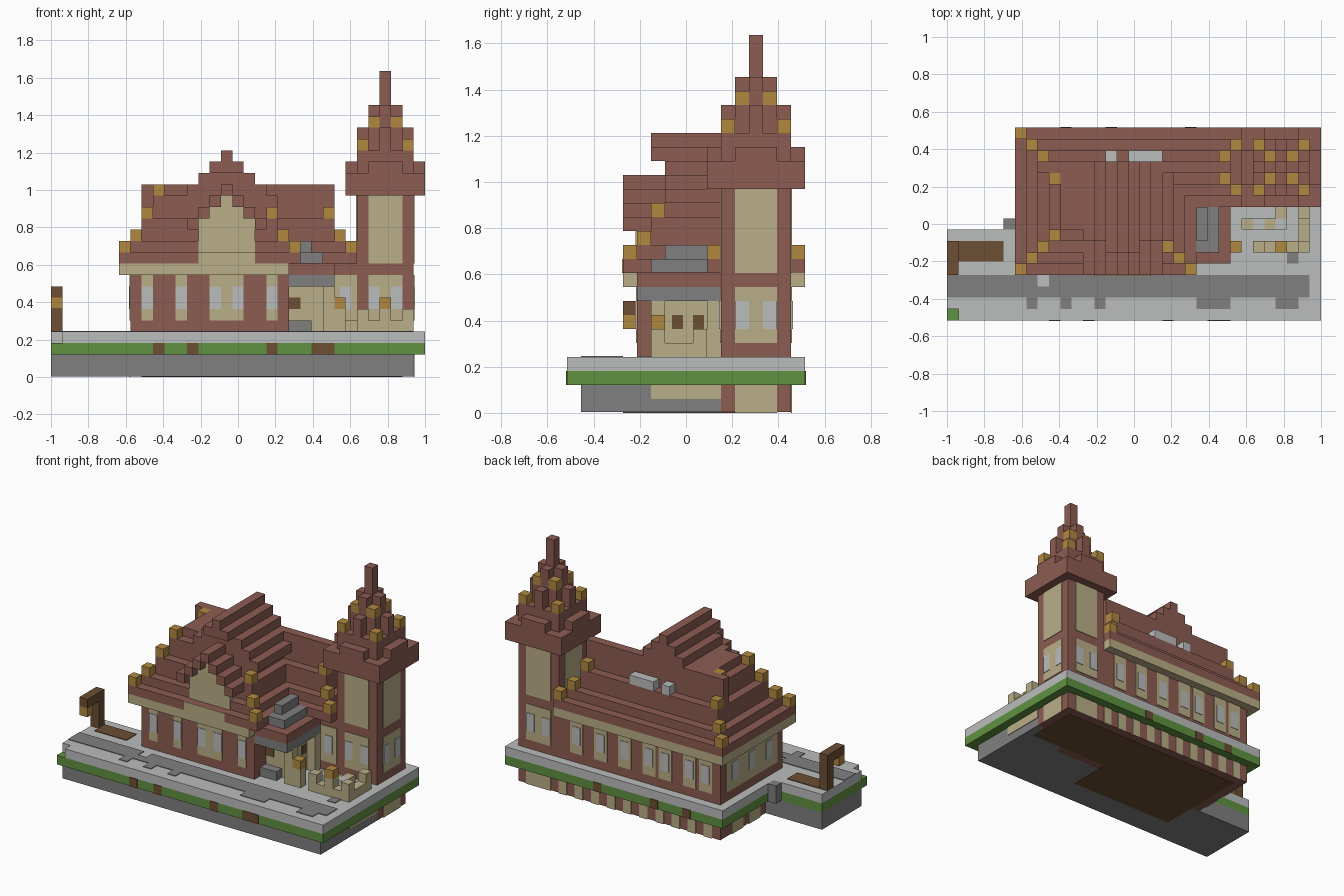
import bpy, bmesh

cube = bpy.data.objects.get("Cube")
if cube:
    bpy.data.objects.remove(cube, do_unlink=True)

U = 2 / 33            # one block
THIN, THICK = 0.07, 0.13   # painted plate depths, in blocks


def material(name, rgb):
    lin = [((c / 255 + 0.055) / 1.055) ** 2.4 for c in rgb] + [1]
    m = bpy.data.materials.new(name)
    m.use_nodes = True
    m.diffuse_color = lin
    bsdf = next(n for n in m.node_tree.nodes if n.type == 'BSDF_PRINCIPLED')
    bsdf.inputs["Base Color"].default_value = lin
    return m


RED = material("brick_red", (140, 92, 82))
CREAM = material("cream_plaster", (186, 175, 136))
GOLD = material("gold", (177, 137, 65))
PALE = material("pale_grey", (187, 189, 188))
GREY = material("stone_grey", (128, 128, 128))
GREEN = material("grass_green", (96, 145, 64))
BROWN = material("soil_brown", (108, 78, 51))


def part(name, mat, boxes):
    """One object from block-grid boxes (x0, x1, y0, y1, z0, z1)."""
    bm = bmesh.new()
    for x0, x1, y0, y1, z0, z1 in boxes:
        ret = bmesh.ops.create_cube(bm, size=1)
        for v in ret["verts"]:
            v.co.x = ((x0 if v.co.x < 0 else x1) - 16.5) * U
            v.co.y = ((y0 if v.co.y < 0 else y1) - 8.5) * U
            v.co.z = (z0 if v.co.z < 0 else z1) * U
    me = bpy.data.meshes.new(name)
    bm.to_mesh(me)
    bm.free()
    me.materials.append(mat)
    ob = bpy.data.objects.new(name, me)
    bpy.context.collection.objects.link(ob)


def plate(side, at, a0, a1, z0, z1, t=THIN):
    """Thin wall plate facing a side, spanning a0..a1 along the wall."""
    lo, hi = (at - t, at) if side in "FL" else (at, at + t)
    return (a0, a1, lo, hi, z0, z1) if side in "FB" else (lo, hi, a0, a1, z0, z1)


def cell(x, y, z):
    return (x, x + 1, y, y + 1, z, z + 1)


# Foundation and ground slab
part("foundation", GREY, [(0, 32, 1, 8, 0.05, 2), (27, 32, 8, 11, 0.05, 2)])
part("cellar_walls", RED, [(7, 27, 8, 16, 0.05, 2)])
part("cellar_panels", CREAM,
     [plate("B", 16, i, i + 1, 0, 2) for i in range(8, 27, 2)]
     + [plate("L", 7, j, j + 2, 0, 2) for j in (9, 12)]
     + [plate("R", 32, 6, 11, 1, 2)])
part("cellar_floor", BROWN, [(8, 21, 4, 15, 0, 0.1), (21, 31, 9, 15, 0, 0.1)])
part("grass_layer", GREEN, [(0, 6, 0, 8, 2, 3), (6, 33, 0, 17, 2, 3)])
part("soil_patches", BROWN,
     [plate("F", 0, a, b, 2, 3) for a, b in ((9, 10), (12, 13), (19, 20), (23, 25))]
     + [plate("B", 17, a, a + 1, 2, 3) for a in (10, 14, 21)])
part("paving", PALE, [(1, 6, 0, 8, 3, 4), (0, 1, 1, 8, 3, 4), (6, 33, 0, 17, 3, 4)])
part("track_strip", GREY, [(0, 8, 2, 4, 4, 4.07), (8, 9, 2, 3, 4, 4.07),
                           (9, 32, 2, 4, 4, 4.07), (30, 31, 5, 6, 4, 4.07)]
     + [(a, b, 1, 2, 4, 4.07) for a, b in ((7, 8), (10, 11), (13, 14), (22, 25), (29, 31))])
part("drain_block", GREY, [(5, 6, 8, 9, 2, 4)])
part("flower_bed", BROWN, [(1, 5, 5.2, 7, 4, 4.07)])

# Lamp post
part("lamp_post", BROWN, [(0, 1, 6, 7, 4, 8), (0, 1, 4, 6, 7, 8)])
part("lamp", GOLD, [cell(0, 4, 6)])

# House walls, with plaster panels and windows
part("house_walls", RED, [(7, 21, 5, 16, 4, 9), (21, 27, 11, 16, 4, 10)])
panels = [plate("F", 5, a, b, 5, 9) for a, b in ((8, 9), (11, 12), (14, 17), (19, 20))]
panes = [plate("F", 5, a, a + 1, 6, 8, THICK) for a in (8, 11, 14, 16, 19)]
for a in (8, 10, 13, 15, 18, 21, 24):
    panels.append(plate("B", 16, a, a + 1.6, 5, 9))
    panes.append(plate("B", 16, a + 0.3, a + 1.3, 6, 8, THICK))
for a in (6, 9, 12):
    panels.append(plate("L", 7, a, a + 3, 5, 9))
    panes.append(plate("L", 7, a + 1, a + 2, 6, 8, THICK))
panels.append(plate("F", 11, 25, 27, 5, 9))
panes.append(plate("F", 11, 25.5, 26.5, 6, 8, THICK))
part("house_panels", CREAM, panels)
part("house_windows", PALE, panes)
part("cornice", CREAM, [(6, 21, 4, 17, 9, 10), (21, 27, 16, 17, 9, 10)])

# Stepped hip roofs over the front block and the rear wing
tiers = ((0, 10, 11), (1, 11, 12), (2, 12, 14), (3, 14, 16), (4, 16, 17))
part("front_roof", RED, [(6 + d, 22 - d, 4 + d, 17 - d, a, b) for d, a, b in tiers])
part("wing_roof", RED, [(6 + d, 27 - d, 10 + d, 17 - d, a, b) for d, a, b in tiers[:3]]
     + [(8, 25, 13, 14, 14, 17)])
knobs = []
for d, z in ((0, 11), (1, 12), (2, 14), (3, 16)):
    knobs += [cell(6 + d, 4 + d, z), cell(6 + d, 16 - d - (d == 3), z)]
    if d < 3:
        knobs += [cell(21 - d, 4 + d, z), cell(26 - d, 10 + d, z), cell(26 - d, 16 - d, z)]
part("roof_knobs", GOLD, knobs)
part("skylights", PALE, [(14, 15, 14, 15, 14, 15), (16, 19, 14, 15, 14, 15)])

# Gable: stepped ridge, face and trim
part("gable_roof", RED, [(11, 20, 7, 14, 15, 16), (12, 19, 7, 14, 16, 17),
                         (13, 18, 7, 14, 17, 18), (14, 17, 6, 14, 18, 19),
                         (15, 16, 6, 14, 19, 20)])
part("gable_face", CREAM, [(13, 18, 4.9, 7, 10, 14), (14, 17, 4.9, 7, 14, 15),
                           (15, 16, 4.9, 7, 15, 16), plate("F", 4, 13, 18, 10, 11)])
trim = [(15, 16, 4, 7, 16, 17)]
for n in range(3):
    trim += [(x, x + 1, 4, 7, 13 + n, 14 + n) for x in (12 + n, 18 - n)]
part("gable_trim", RED, trim)

# Corner entrance porch
part("porch_walls", CREAM, [(21, 24, 7, 11, 4, 8), (24, 25, 6, 7, 4, 8), (24, 25, 10, 11, 4, 8)])
part("porch_windows", BROWN, [plate("R", 24, 7.5, 8.3, 6, 7), plate("R", 24, 9, 9.8, 6, 7),
                              plate("F", 7, 21, 22, 6, 7)])
part("porch_step", GREY, [(21, 23, 6, 7, 4, 5)])
part("porch_fascia", GREY, [(21, 25, 5, 11, 8, 9)])
part("porch_roof", RED, [(21, 25, 5, 11, 9, 10), (22, 25, 5, 10, 10, 10.05)])
part("porch_crown", GREY, [(22, 24, 6, 10, 10, 11), (22, 23, 7, 10, 11, 12)])

# Terrace wall
part("terrace_wall", CREAM, [(25, 26, 6, 7, 4, 6), (27, 32, 6, 7, 4, 5), (31, 32, 7, 10, 4, 5)]
     + [cell(x, y, 5) for x, y in ((27, 6), (29, 6), (31, 6), (31, 9))]
     + [cell(26, 8, 4), cell(28, 8, 4), cell(29, 9, 4)])
part("terrace_seats", PALE, [cell(27, 8, 4), cell(29, 8, 4)])
part("terrace_lamps", GOLD, [cell(25, 6, 6), cell(29, 6, 6)])

# Tower shaft
part("tower_shaft", RED, [(27, 32, 11, 16, 0.05, 16)])
panels, panes = [], []
for side, at, a in (("F", 11, 28), ("B", 16, 28), ("R", 32, 12), ("L", 27, 12)):
    panels.append(plate(side, at, a, a + 3, 10, 16))
    if side != "L":
        panels.append(plate(side, at, a, a + 3, 5, 9))
        panes += [plate(side, at, a + n, a + n + 1, 6, 8, THICK) for n in (0, 2)]
    if side in "BR":
        panels.append(plate(side, at, a, a + 3, 0, 2))
part("tower_panels", CREAM, panels)
part("tower_windows", PALE, panes)


# Tower spire: shrinking tiers with raised edge middles and gold corners
def ring(r, w, z0, z1):
    """Cross of half-size r whose arms have half-width w, centred on the tower."""
    return [(29.5 - r, 29.5 + r, 13.5 - w, 13.5 + w, z0, z1),
            (29.5 - w, 29.5 + w, 13.5 - r, 13.5 + r, z0, z1)]


part("tower_spire", RED, ring(3.5, 3.5, 16, 18)[:1] + ring(3.5, 1.5, 18, 19)
     + ring(2.5, 2.5, 18, 20)[:1] + ring(2.5, 0.5, 20, 22)
     + ring(1.5, 1.5, 20, 22)[:1] + ring(1.5, 0.5, 22, 24)
     + ring(0.5, 0.5, 24, 27)[:1])
part("spire_knobs", GOLD, [cell(29 + sx * r, 13 + sy * r, z)
                           for r, z in ((2, 20), (1, 22)) for sx in (-1, 1) for sy in (-1, 1)])
